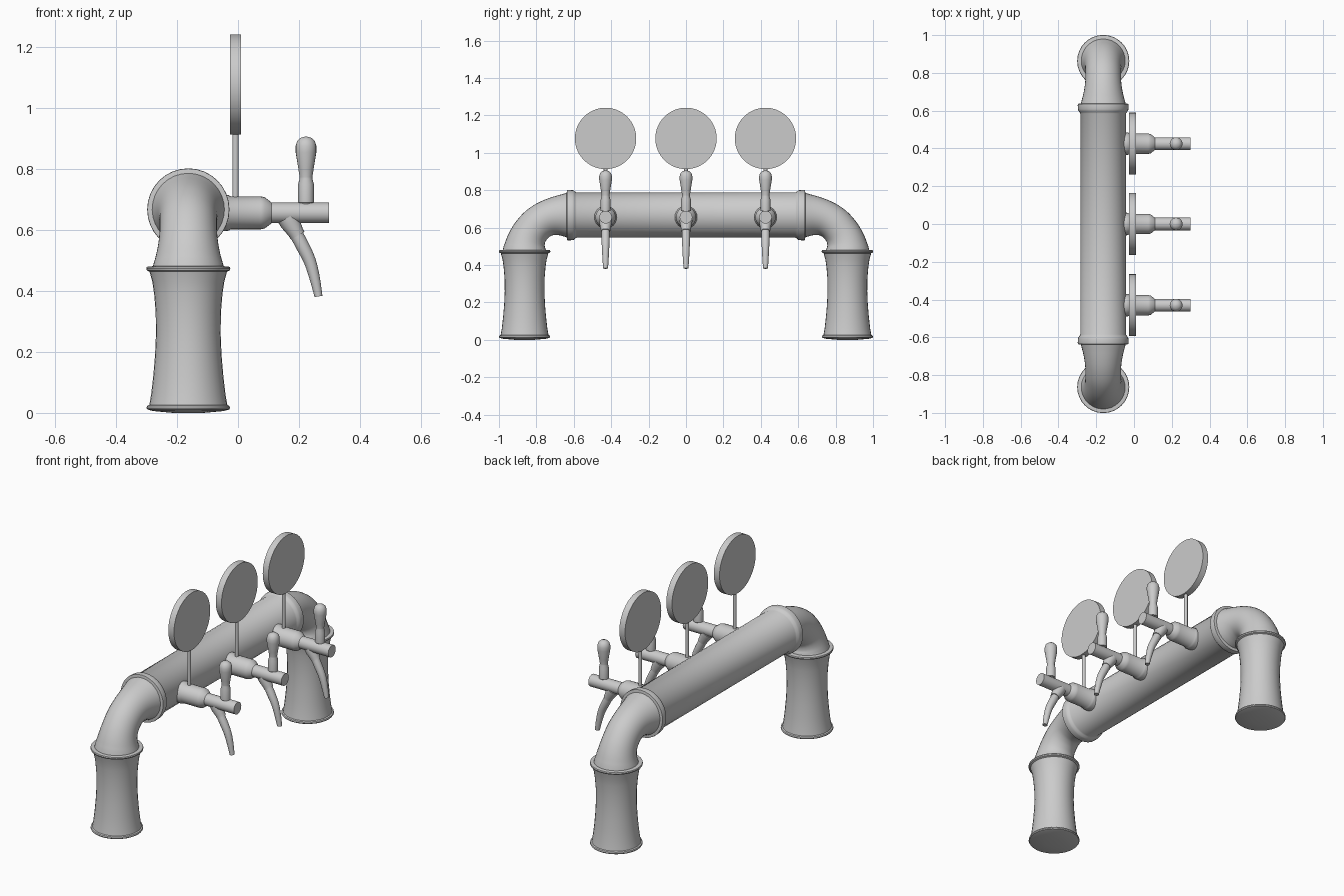
import bpy, bmesh, math
from mathutils import Vector

if "Cube" in bpy.data.objects:
    bpy.data.objects.remove(bpy.data.objects["Cube"])

X, Y, Z = Vector((1, 0, 0)), Vector((0, 1, 0)), Vector((0, 0, 1))


def loft(name, rings, n=32):
    """Skin circular rings (centre, normal, radius) and cap both ends."""
    bm = bmesh.new()
    loops = []
    for c, t, r in rings:
        t = t.normalized()
        u = X if abs(t.x) < 0.01 else Y
        v = t.cross(u)
        loops.append([bm.verts.new(c + r * (math.cos(a) * u + math.sin(a) * v))
                      for a in (2 * math.pi * i / n for i in range(n))])
    for a, b in zip(loops, loops[1:]):
        for i in range(n):
            j = (i + 1) % n
            bm.faces.new((a[i], a[j], b[j], b[i]))
    bm.faces.new(loops[0])
    bm.faces.new(loops[-1])
    bmesh.ops.recalc_face_normals(bm, faces=bm.faces)
    me = bpy.data.meshes.new(name)
    bm.to_mesh(me)
    bm.free()
    ob = bpy.data.objects.new(name, me)
    bpy.context.collection.objects.link(ob)
    bpy.ops.object.select_all(action='DESELECT')
    ob.select_set(True)
    bpy.context.view_layer.objects.active = ob
    bpy.ops.object.shade_smooth_by_angle(angle=math.radians(35))
    return ob


def lathe(name, origin, axis, profile, n=32):
    """Profile of (distance along axis, radius)."""
    o = Vector(origin)
    return loft(name, [(o + axis * h, axis, r) for h, r in profile], n)


def pipe(name, pts, start, end, n=32, steps=4):
    """Smooth pipe through (x, y, z, radius) points."""
    p = [Vector(q) for q in pts]
    p = [2 * p[0] - p[1]] + p + [2 * p[-1] - p[-2]]
    out = []
    for a, b, c, d in zip(p, p[1:], p[2:], p[3:]):
        for k in range(steps):
            t = k / steps
            out.append(0.5 * (2 * b + (c - a) * t + (2 * a - 5 * b + 4 * c - d) * t * t
                              + (3 * b - a - 3 * c + d) * t ** 3))
    out.append(p[-2])
    rings = []
    for i, q in enumerate(out):
        t = (out[min(i + 1, len(out) - 1)] - out[max(i - 1, 0)]).xyz
        if i == 0:
            t = start
        if i == len(out) - 1:
            t = end
        rings.append((q.xyz, t, q.w))
    return loft(name, rings, n)


CX, BAR_Z = -0.163, 0.667

# Waisted legs and elbows
for s, side in ((-1, "left"), (1, "right")):
    lathe(f"{side}_leg", (CX, s * 0.863, 0), Z,
          [(0.0, 0.05), (0.006, 0.115), (0.011, 0.134), (0.016, 0.137), (0.023, 0.135),
           (0.026, 0.128), (0.06, 0.122), (0.12, 0.115), (0.19, 0.109), (0.26, 0.106),
           (0.33, 0.107), (0.39, 0.112), (0.43, 0.118), (0.463, 0.127), (0.467, 0.136),
           (0.473, 0.138), (0.479, 0.136), (0.481, 0.118)])
    pipe(f"{side}_elbow",
         [(CX, s * y, z, r) for y, z, r in
          ((0.863, 0.475, 0.118), (0.855, 0.525, 0.104), (0.834, 0.573, 0.096),
           (0.795, 0.619, 0.094), (0.745, 0.649, 0.096), (0.69, 0.663, 0.105),
           (0.625, 0.667, 0.122))], Z, Vector((0, -s, 0)))

# Crossbar with flared flange at each end
half = [(0.585, 0.121), (0.592, 0.125), (0.600, 0.132), (0.608, 0.134),
        (0.628, 0.135), (0.636, 0.134), (0.638, 0.12)]
lathe("crossbar", (CX, 0, BAR_Z), Y, [(-h, r) for h, r in reversed(half)] + half)

# Three taps, each with a round sign
for i, y in enumerate((-0.43, 0.0, 0.425), 1):
    lathe(f"tap_body_{i}", (0, y, 0.656), X,
          [(-0.07, 0.06), (-0.04, 0.06), (-0.03, 0.058), (-0.024, 0.054), (0.075, 0.054),
           (0.088, 0.051), (0.105, 0.038), (0.11, 0.034), (0.298, 0.034)], 24)
    lathe(f"tap_handle_{i}", (0.223, y, 0), Z,
          [(0.67, 0.018), (0.688, 0.018), (0.69, 0.026), (0.75, 0.026), (0.768, 0.021),
           (0.774, 0.021), (0.80, 0.025), (0.855, 0.034), (0.875, 0.034), (0.892, 0.029),
           (0.902, 0.018), (0.906, 0.004)], 20)
    d = Vector((0.5, 0, -0.87)).normalized()
    lathe(f"spout_socket_{i}", (0.162, y, 0.64), d,
          [(0, 0.034), (0.02, 0.033), (0.055, 0.026), (0.068, 0.025)], 20)
    pipe(f"spout_{i}",
         [(0.19, y, 0.588, 0.022), (0.213, y, 0.545, 0.022), (0.236, y, 0.497, 0.02),
          (0.252, y, 0.44, 0.017), (0.264, y, 0.382, 0.013)],
         d, Vector((0.15, 0, -1)), 20, 3)
    lathe(f"sign_rod_{i}", (-0.008, y, 0), Z, [(0.69, 0.01), (0.93, 0.01)], 16)
    lathe(f"sign_disc_{i}", (0, y, 1.077), X, [(-0.026, 0.164), (0.01, 0.164)], 64)
